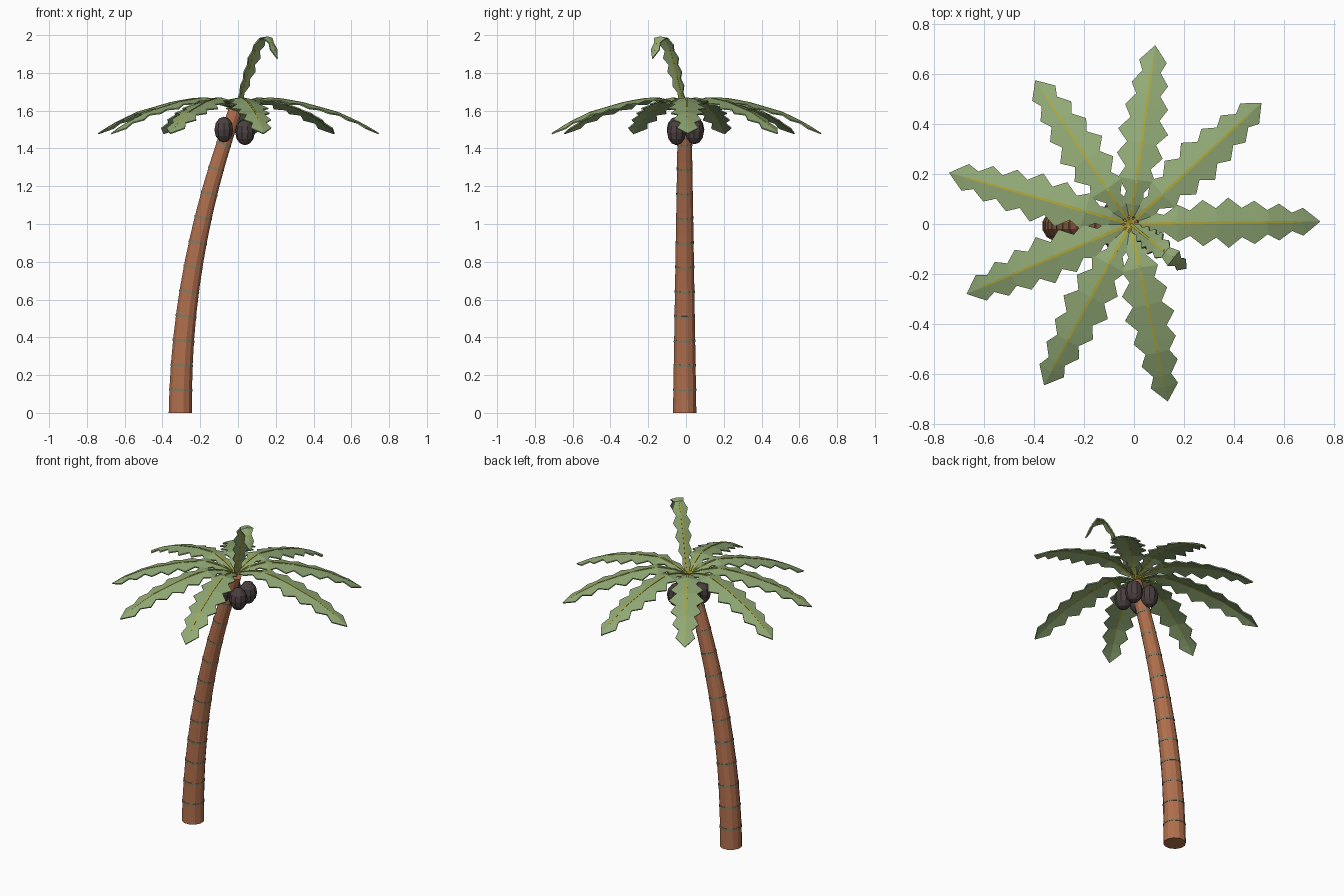
import bpy, bmesh, math
from mathutils import Vector

cube = bpy.data.objects.get("Cube")
if cube:
    bpy.data.objects.remove(cube, do_unlink=True)


def material(name, rgb):
    m = bpy.data.materials.new(name)
    m.use_nodes = True
    m.diffuse_color = (*rgb, 1)
    m.node_tree.nodes["Principled BSDF"].inputs["Base Color"].default_value = (*rgb, 1)
    return m


BARK = material("bark_brown", (0.44, 0.16, 0.075))
RING = material("ring_olive_grey", (0.22, 0.20, 0.125))
LEAF = material("leaf_green", (0.285, 0.40, 0.18))
RIB = material("rib_yellow", (0.43, 0.38, 0.04))
NUT = material("nut_dark_brown", (0.07, 0.05, 0.05))


def finish(bm, name, mat):
    bmesh.ops.recalc_face_normals(bm, faces=bm.faces)
    mesh = bpy.data.meshes.new(name)
    bm.to_mesh(mesh)
    bm.free()
    mesh.materials.append(mat)
    return mesh


def place(mesh, name, loc=(0, 0, 0), turn=0, scale=(1, 1, 1)):
    ob = bpy.data.objects.new(name, mesh)
    bpy.context.collection.objects.link(ob)
    ob.location, ob.rotation_euler.z, ob.scale = loc, turn, scale
    return ob


def tube(stations, sides):
    """Loft closed rings; each station is (centre, tangent, radius), bending in XZ."""
    bm = bmesh.new()
    loops = []
    for centre, tangent, radius in stations:
        across = Vector((tangent.z, 0, -tangent.x))
        loop = []
        for k in range(sides):
            a = math.tau * (k + 0.5) / sides
            loop.append(bm.verts.new(centre + radius * (across * math.cos(a) + Vector((0, math.sin(a), 0)))))
        loops.append(loop)
    for lo, hi in zip(loops, loops[1:]):
        for k in range(sides):
            n = (k + 1) % sides
            bm.faces.new((lo[k], lo[n], hi[n], hi[k]))
    bm.faces.new(loops[0])
    bm.faces.new(loops[-1])
    return bm


# Trunk: a parabola leaning towards the crown, tapering upwards
HEIGHT = 1.6


def trunk_station(z, grow=1.0):
    t = z / HEIGHT
    centre = Vector((-0.305 + 0.29 * t * t, -0.007, z))
    tangent = Vector((0.58 * t / HEIGHT, 0, 1)).normalized()
    return centre, tangent, (0.064 - 0.027 * t) * grow


place(finish(tube([trunk_station(HEIGHT * i / 12) for i in range(13)], 12), "trunk", BARK), "trunk")

# Growth rings around the trunk
for i in range(11):
    z = 0.122 + 0.13 * i
    band = tube([trunk_station(z - 0.006, 1.04), trunk_station(z + 0.006, 1.04)], 12)
    place(finish(band, "trunk_ring", RING), f"trunk_ring_{i + 1}")

# Fronds: serrated blades folded along a midrib, half widths alternate tooth and notch
WIDTHS = [0.018, 0.045, 0.034, 0.074, 0.05, 0.092, 0.058, 0.1, 0.058,
          0.086, 0.048, 0.073, 0.036, 0.055, 0]


def sample(path, u):
    """Point and tangent at fraction u of the length of a polyline in XZ."""
    pts = [Vector((r, 0, z)) for r, z in path]
    lengths = [(b - a).length for a, b in zip(pts, pts[1:])]
    goal = u * sum(lengths)
    for a, b, d in zip(pts, pts[1:], lengths):
        if goal <= d + 1e-6:
            return a.lerp(b, goal / d), (b - a).normalized()
        goal -= d
    return pts[-1], (pts[-1] - pts[-2]).normalized()


def frond_meshes(name, path, width):
    bm = bmesh.new()
    rows = []
    last = len(WIDTHS) - 1
    for i, w in enumerate(WIDTHS):
        u = 1 if i == last else 0.045 + 0.0665 * i
        p, t = sample(path, u)
        normal = Vector((-t.z, 0, t.x))
        side = Vector((0, w * width, 0))
        sag = normal * (-0.2 * w * width)
        rows.append([bm.verts.new(q) for q in (p + side + sag, p, p - side + sag)])
    for a, b in zip(rows, rows[1:]):
        for k in (0, 1):
            bm.faces.new((a[k], a[k + 1], b[k + 1], b[k]))
    bmesh.ops.remove_doubles(bm, verts=bm.verts, dist=0.0005)
    blade = finish(bm, name + "_blade", LEAF)
    stations = []
    for i in range(13):
        u = i / 13
        stations.append((*sample(path, u), 0.0085 - 0.004 * u))
    return blade, finish(tube(stations, 4), name + "_rib", RIB)


def place_frond(meshes, name, turn, reach):
    for mesh, part in zip(meshes, ("blade", "rib")):
        ob = place(mesh, f"{name}_{part}", (-0.015, 0, 0), turn, (reach, 1, 1))
        if part == "blade":
            solid = ob.modifiers.new("thickness", "SOLIDIFY")
            solid.thickness, solid.offset = 0.007, 0


ARCH = [(0, 1.61), (0.09, 1.648), (0.19, 1.668), (0.34, 1.645),
        (0.54, 1.59), (0.67, 1.53), (0.755, 1.478)]
TIPS = [(0.745, 0.01), (0.51, 0.485), (0.085, 0.715), (-0.395, 0.575),
        (-0.74, 0.205), (-0.67, -0.28), (-0.36, -0.645), (0.135, -0.71)]
arched = frond_meshes("frond", ARCH, 1.0)
for i, (x, y) in enumerate(TIPS):
    place_frond(arched, f"frond_{i + 1}", math.atan2(y, x + 0.015), math.hypot(x + 0.015, y) / 0.755)

# Young upright frond curling over at its tip
CURL = [(0, 1.6), (0.03, 1.66), (0.065, 1.75), (0.1, 1.84), (0.14, 1.93),
        (0.18, 1.985), (0.22, 1.99), (0.255, 1.95), (0.285, 1.875)]
place_frond(frond_meshes("upright_frond", CURL, 0.52), "upright_frond", math.atan2(-0.62, 0.78), 1)

# Cluster of four nuts below the crown
bm = bmesh.new()
bmesh.ops.create_uvsphere(bm, u_segments=10, v_segments=6, radius=1)
nut = finish(bm, "nut", NUT)
for i, (x, y, z) in enumerate([(-0.075, -0.05, 1.5), (0.037, -0.05, 1.485),
                               (-0.075, 0.045, 1.5), (0.037, 0.045, 1.49)]):
    place(nut, f"nut_{i + 1}", (x, y, z), 0.3 * i, (0.052, 0.052, 0.068))
